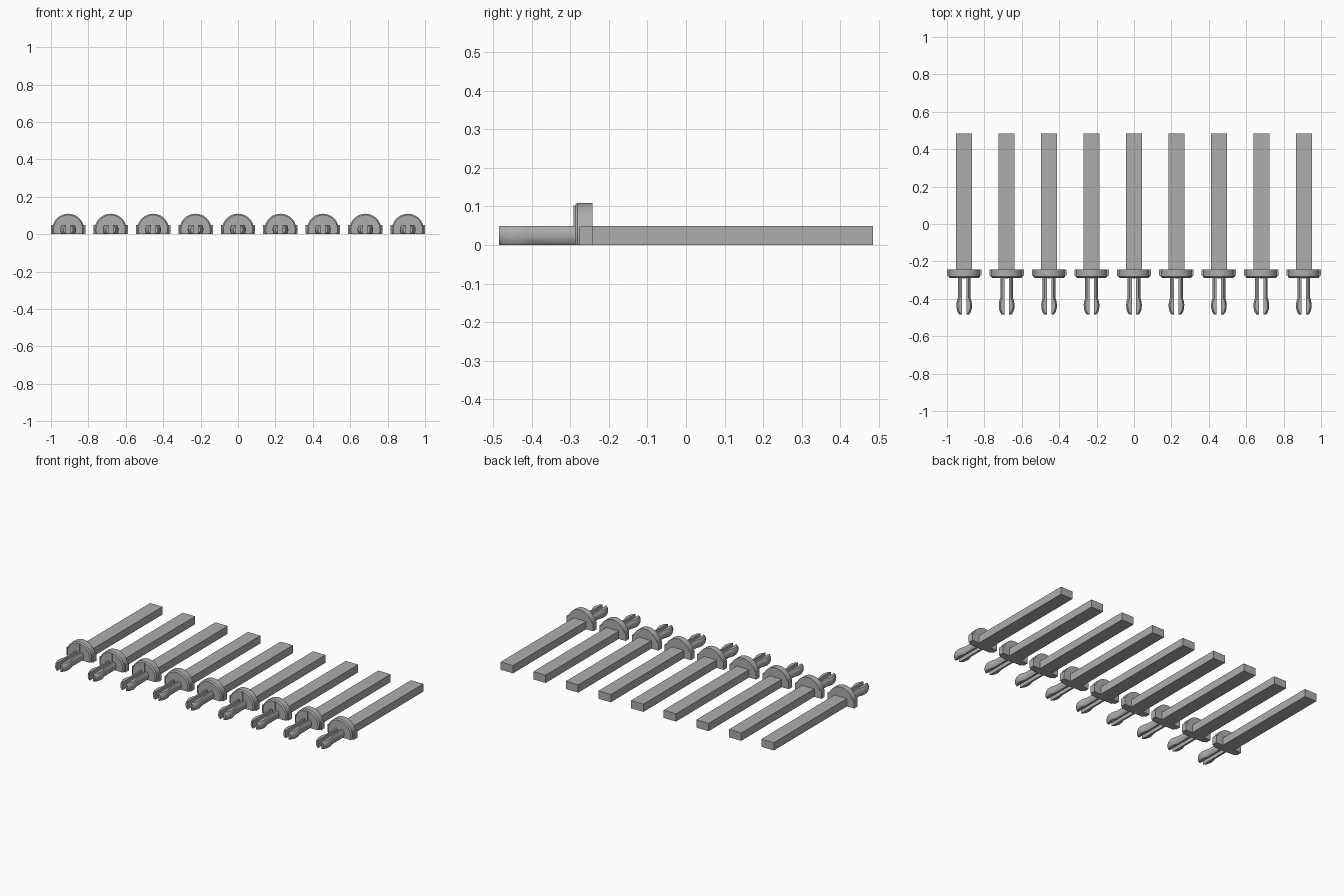
import bpy, bmesh, math
from mathutils import Vector, Matrix

cube = bpy.data.objects.get("Cube")
if cube:
    bpy.data.objects.remove(cube)

COUNT, SPACING = 9, 0.227
HEIGHT = 0.049
MID = HEIGHT / 2

grey = bpy.data.materials.new("plain grey")
grey.use_nodes = True
colour = (0.42, 0.42, 0.42, 1)
grey.diffuse_color = colour
grey.node_tree.nodes["Principled BSDF"].inputs["Base Color"].default_value = colour


def finish(bm, name):
    bmesh.ops.recalc_face_normals(bm, faces=bm.faces[:])
    mesh = bpy.data.meshes.new(name)
    bm.to_mesh(mesh)
    bm.free()
    mesh.materials.append(grey)
    mesh.shade_smooth()
    mesh.set_sharp_from_angle(angle=math.radians(30))
    return mesh


def box(name, x0, x1, y0, y1, z0, z1):
    bm = bmesh.new()
    size = Matrix.Diagonal((x1 - x0, y1 - y0, z1 - z0, 1))
    centre = Matrix.Translation(((x0 + x1) / 2, (y0 + y1) / 2, (z0 + z1) / 2))
    bmesh.ops.create_cube(bm, size=1, matrix=centre @ size)
    return finish(bm, name)


def lathe(profile, steps):
    """Turn (radius, y) points around the long axis of the pin."""
    bm = bmesh.new()
    verts = [bm.verts.new((r, y, MID)) for r, y in profile]
    edges = [bm.edges.new(pair) for pair in zip(verts, verts[1:])]
    bmesh.ops.spin(bm, geom=verts + edges, cent=(0, 0, MID), axis=(0, 1, 0),
                   angle=math.tau, steps=steps, use_duplicate=False)
    bmesh.ops.remove_doubles(bm, verts=bm.verts[:], dist=1e-5)
    return bm


def clip(bm, point, outward):
    """Cut away everything past a plane and cap the opening."""
    geom = bm.verts[:] + bm.edges[:] + bm.faces[:]
    bmesh.ops.bisect_plane(bm, geom=geom, dist=1e-6, plane_co=Vector(point),
                           plane_no=Vector(outward), clear_outer=True)
    rim = [e for e in bm.edges if e.is_boundary]
    bmesh.ops.holes_fill(bm, edges=rim, sides=0)


# Long square bar
bar = box("bar", -0.043, 0.043, -0.25, 0.485, 0, HEIGHT)

# Round collar with bevelled front rim and flat underside
bm = lathe([(0, -0.242), (0.085, -0.242), (0.085, -0.281),
            (0.078, -0.288), (0, -0.288)], 48)
clip(bm, (0, 0, 0), (0, 0, -1))
collar = finish(bm, "collar")

# Side tab and front rib of the collar
tab = box("collar_tab", 0.07, 0.092, -0.276, -0.242, 0, HEIGHT)
rib = box("collar_rib", -0.008, 0.008, -0.291, -0.28, MID, 0.102)

# Split prong with a swollen tip
bm = lathe([(0, -0.27), (0.034, -0.27), (0.034, -0.395), (0.039, -0.412),
            (0.042, -0.43), (0.041, -0.45), (0.036, -0.469),
            (0.026, -0.485), (0, -0.485)], 32)
clip(bm, (0.012, 0, 0), (-1, 0, 0))
clip(bm, (0, 0, 0), (0, 0, -1))
clip(bm, (0, 0, HEIGHT), (0, 0, 1))
prong = finish(bm, "prong")

# Row of identical pins
for i in range(COUNT):
    x = (i - (COUNT - 1) / 2) * SPACING
    for mesh in (bar, collar, tab, rib, prong):
        obj = bpy.data.objects.new(f"{mesh.name}_{i + 1}", mesh)
        obj.location.x = x
        bpy.context.collection.objects.link(obj)
        if mesh in (tab, prong):
            obj.modifiers.new("both sides", "MIRROR").use_axis[0] = True
